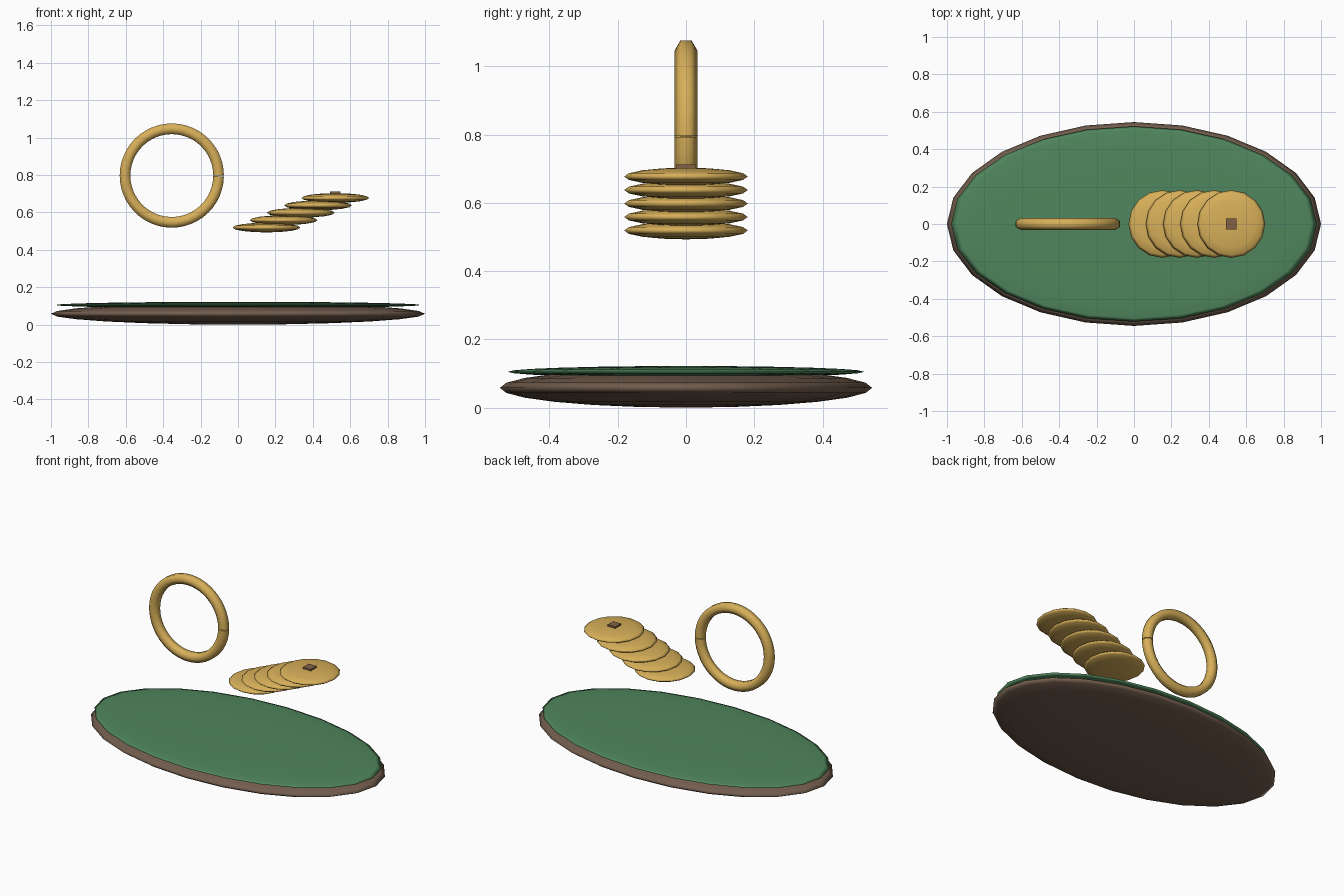
import bpy, bmesh
from math import pi, cos, sin
from mathutils import Matrix, Vector

if "Cube" in bpy.data.objects:
    bpy.data.objects.remove(bpy.data.objects["Cube"])


def material(name, color):
    m = bpy.data.materials.new(name)
    m.diffuse_color = (*color, 1)
    m.use_nodes = True
    m.node_tree.nodes["Principled BSDF"].inputs["Base Color"].default_value = m.diffuse_color
    return m


wood = material("wood", (0.17, 0.11, 0.075))
felt = material("felt", (0.08, 0.24, 0.11))
gold = material("gold", (0.68, 0.43, 0.10))
dark = material("socket", (0.22, 0.12, 0.06))


def finish(name, bm, mat, smooth=True):
    bmesh.ops.recalc_face_normals(bm, faces=bm.faces)
    for f in bm.faces:
        f.smooth = smooth
    me = bpy.data.meshes.new(name)
    bm.to_mesh(me)
    bm.free()
    me.materials.append(mat)
    ob = bpy.data.objects.new(name, me)
    bpy.context.collection.objects.link(ob)
    return ob


def ellipsoid(name, center, radii, segments, rings, mat):
    bm = bmesh.new()
    bmesh.ops.create_uvsphere(bm, u_segments=segments, v_segments=rings, radius=1)
    bm.transform(Matrix.Translation(center) @ Matrix.Diagonal((*radii, 1)))
    return finish(name, bm, mat)


# Oval tray and its felt top
ellipsoid("tray_base", (0, 0, 0.058), (1.0, 0.545, 0.058), 24, 12, wood)
ellipsoid("felt_top", (0, 0, 0.105), (0.978, 0.522, 0.017), 24, 12, felt)

# Staggered row of flat discs
for i in range(5):
    ellipsoid(f"disc_{i + 1}", (0.152 + 0.092 * i, 0, 0.519 + 0.0395 * i),
              (0.181, 0.181, 0.026), 16, 8, gold)

# Small square stud on the last disc
bm = bmesh.new()
bmesh.ops.create_cube(bm, size=1)
bm.transform(Matrix.Translation((0.52, 0, 0.699)) @ Matrix.Diagonal((0.057, 0.059, 0.028, 1)))
finish("disc_stud", bm, dark, smooth=False)

# Upright ring: hexagonal section swept round, with a fine seam on the right
bm = bmesh.new()
center = Vector((-0.354, 0, 0.797))
section = [bm.verts.new(center + Vector((0.25 + 0.033 * cos(a), 0.033 * sin(a), 0)))
           for a in (pi / 6 + k * pi / 3 for k in range(6))]
start = bm.faces.new(section)
cap = bmesh.ops.duplicate(bm, geom=[start])["geom"]
bmesh.ops.spin(bm, geom=[g for g in cap if isinstance(g, bmesh.types.BMFace)],
               cent=center, axis=(0, -1, 0), angle=2 * pi - 0.015, steps=48)
bmesh.ops.remove_doubles(bm, verts=bm.verts, dist=0.0005)
ring = finish("ring", bm, gold)
bpy.context.view_layer.objects.active = ring
ring.select_set(True)
bpy.ops.object.shade_smooth_by_angle(angle=1.2)
